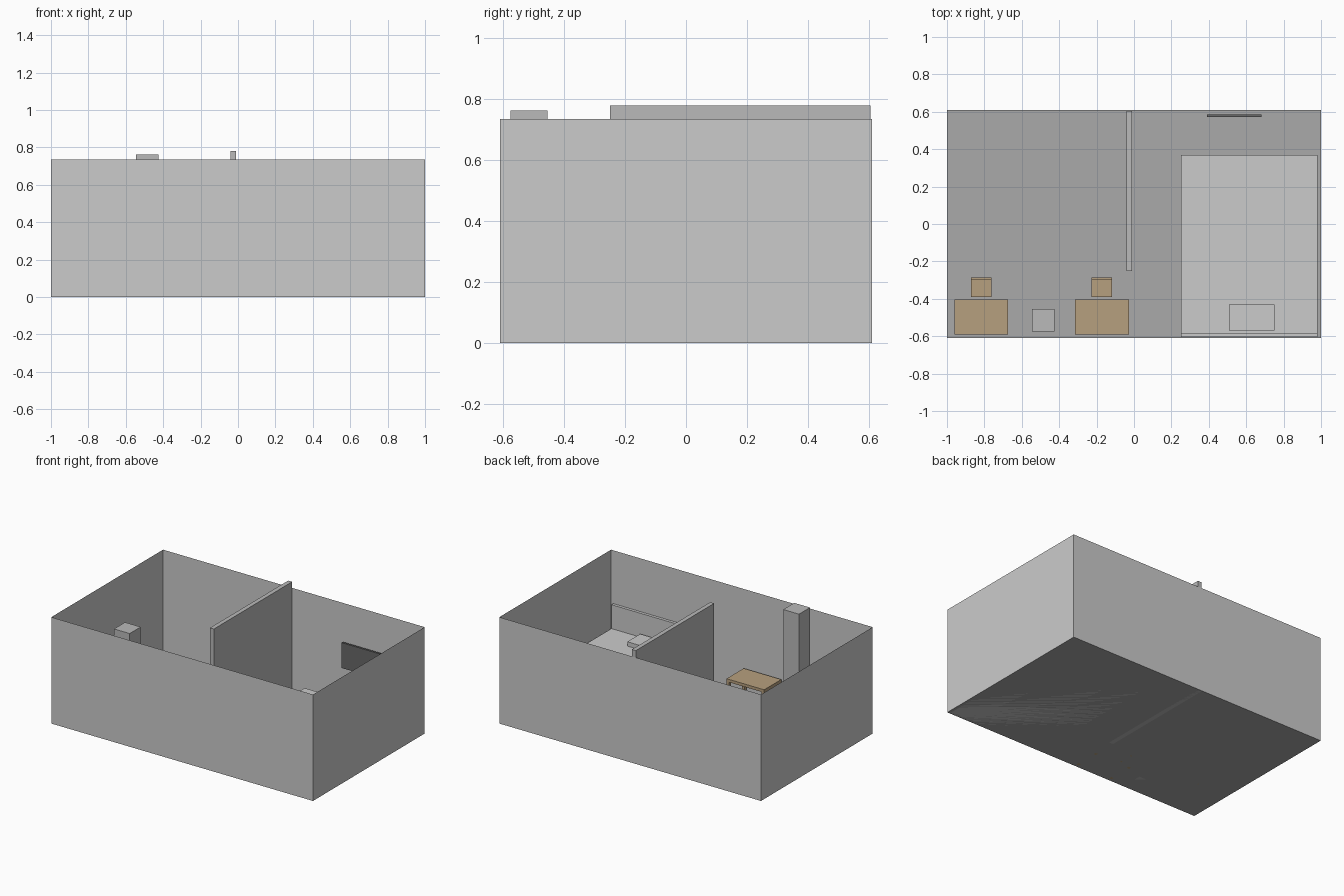
import bpy, bmesh

if "Cube" in bpy.data.objects:
    bpy.data.objects.remove(bpy.data.objects["Cube"])

def mat(name, r, g, b):
    m = bpy.data.materials.new(name)
    m.diffuse_color = (r, g, b, 1)
    m.use_nodes = True
    m.node_tree.nodes["Principled BSDF"].inputs["Base Color"].default_value = m.diffuse_color
    return m

WALL = mat("wall_grey", .72, .72, .72)
FLOOR = mat("floor_grey", .40, .40, .40)
DARK = mat("column_grey", .49, .49, .49)
LINEN = mat("linen", .8, .8, .8)
WOOD = mat("wood", .47, .35, .21)
BLACK = mat("screen_black", .14, .14, .14)

def add_box(bm, x, y, z):
    """Box from (min, max) pairs; returns its vertices."""
    verts = bmesh.ops.create_cube(bm, size=1)["verts"]
    for v in verts:
        for i, (lo, hi) in enumerate((x, y, z)):
            v.co[i] = hi if v.co[i] > 0 else lo
    return verts

def finish(name, bm, material):
    me = bpy.data.meshes.new(name)
    bm.to_mesh(me)
    bm.free()
    me.materials.append(material)
    ob = bpy.data.objects.new(name, me)
    bpy.context.collection.objects.link(ob)
    return ob

def boxes(name, material, *parts):
    bm = bmesh.new()
    for p in parts:
        add_box(bm, *p)
    return finish(name, bm, material)

def legs(x, y, top, w):
    """Four square corner legs inside a rectangle."""
    return [((a, a + w), (b, b + w), (0, top))
            for a in (x[0], x[1] - w) for b in (y[0], y[1] - w)]

# Thin room shell: open-topped walls, separate floor
X, Y, H = (-1, 1), (-.61, .61), .735
for name, material, keep in (("walls", WALL, lambda n: abs(n.z) < .5),
                             ("floor", FLOOR, lambda n: n.z < -.5)):
    bm = bmesh.new()
    add_box(bm, X, Y, (0, H))
    bm.normal_update()
    bmesh.ops.delete(bm, geom=[f for f in bm.faces if not keep(f.normal)],
                     context='FACES')
    finish(name, bm, material)

# Partition and column rise above the walls
boxes("partition", DARK, ((-.04, -.01), (-.25, .605), (0, .78)))
boxes("column", DARK, ((-.545, -.425), (-.575, -.455), (0, .762)))

# Bed
boxes("mattress", LINEN, ((.25, .98), (-.585, .37), (0, .205)))
boxes("headboard", LINEN, ((.25, .98), (-.605, -.585), (0, .37)))
boxes("pillow", LINEN, ((.507, .75), (-.57, -.43), (.205, .235)))

# Wall screen
boxes("wall_screen", BLACK, ((.39, .682), (.571, .585), (.305, .48)))

# Two desks with matching chairs
for side, x0 in (("left", -.96), ("right", -.315)):
    dx, dy = (x0, x0 + .287), (-.59, -.403)
    boxes(side + "_desk", WOOD, (dx, dy, (.178, .198)), *legs(dx, dy, .178, .02))
    cx, cy = (x0 + .088, x0 + .198), (-.39, -.285)
    boxes(side + "_chair", WOOD,
          (cx, cy, (.1, .115)),
          (cx, (-.297, -.285), (.115, .21)),
          *legs(cx, cy, .1, .012))
